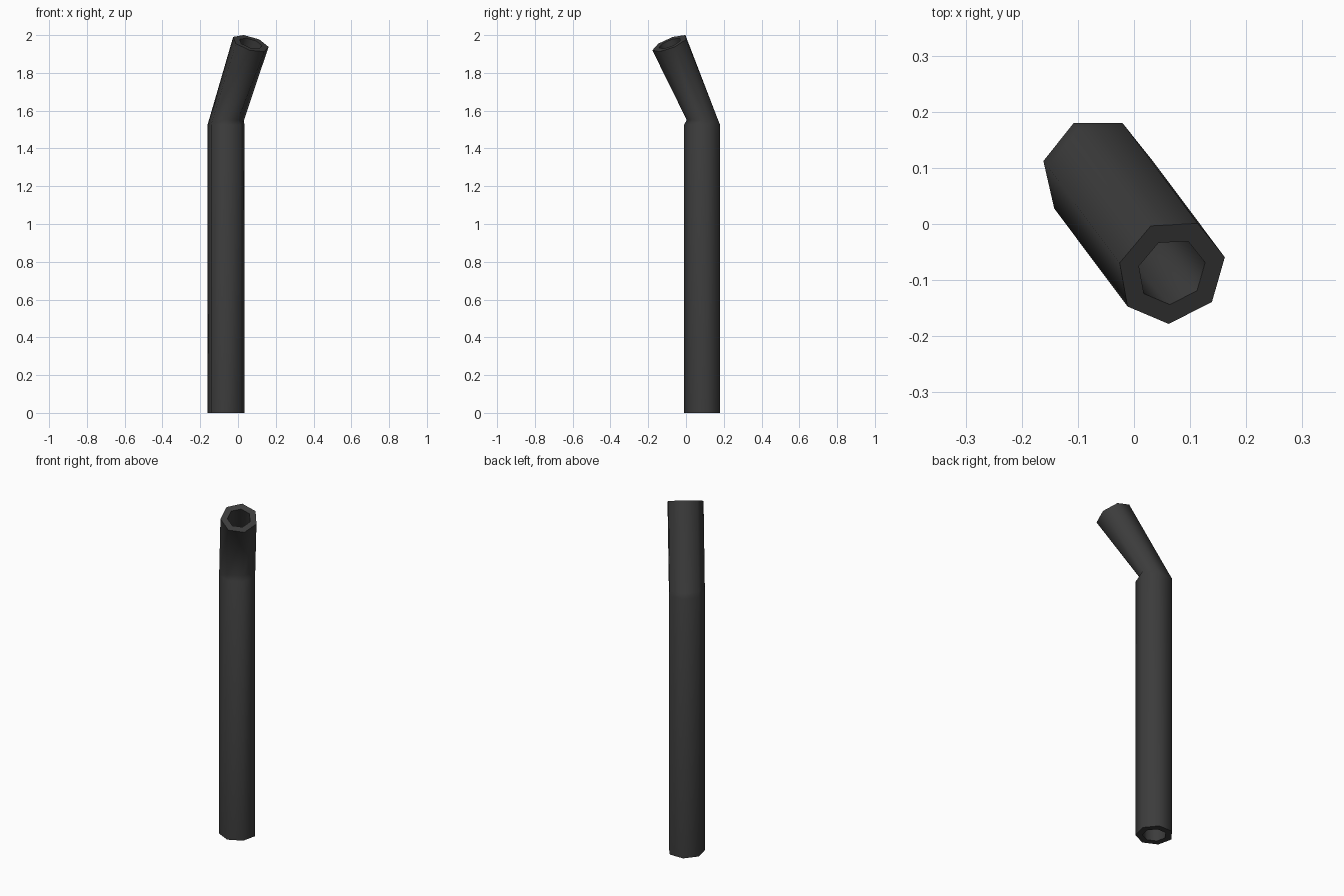
import bpy, bmesh, math
from mathutils import Vector

if "Cube" in bpy.data.objects:
    bpy.data.objects.remove(bpy.data.objects["Cube"])

SIDES = 7
OUTER, INNER = 0.1, 0.063
foot = Vector((-0.064, 0.09, 0))
bend = Vector((-0.064, 0.09, 1.525))
tip = Vector((0.067, -0.085, 1.956))
axis = (tip - bend).normalized()
lean = Vector((axis.x, axis.y, 0)).normalized()   # horizontal bend direction
tilt = Vector((0, 0, 1)).rotation_difference(axis)


def offsets(r):
    # heptagon with one corner pointing to the front
    return [Vector((r * math.cos(a), r * math.sin(a), 0))
            for a in (-math.pi / 2 + i * math.tau / SIDES for i in range(SIDES))]


def rings(r):
    offs = offsets(r)
    start = bend + (tip - bend) * 0.06
    # ring just above the bend: pinched on the inside of the elbow
    pinch = []
    for o in offs:
        d = o.dot(lean)
        pinch.append(start + o - lean * max(d, 0) * 0.38)
    return [[foot + o for o in offs], [bend + o for o in offs], pinch,
            [tip + tilt @ o for o in offs]]


bm = bmesh.new()


def bridge(a, b):
    for i in range(SIDES):
        j = (i + 1) % SIDES
        bm.faces.new((a[i], a[j], b[j], b[i]))


# outer wall, inner wall, and the two end rims
walls = [[[bm.verts.new(p) for p in ring] for ring in rings(r)] for r in (OUTER, INNER)]
for wall in walls:
    for lower, upper in zip(wall, wall[1:]):
        bridge(lower, upper)
for end in (0, -1):
    bridge(walls[0][end], walls[1][end])
bmesh.ops.recalc_face_normals(bm, faces=bm.faces)

mesh = bpy.data.meshes.new("bent_pipe")
bm.to_mesh(mesh)
bm.free()
pipe = bpy.data.objects.new("bent_pipe", mesh)
bpy.context.collection.objects.link(pipe)

mat = bpy.data.materials.new("dark grey")
mat.diffuse_color = (0.045, 0.045, 0.045, 1)
mat.use_nodes = True
mat.node_tree.nodes["Principled BSDF"].inputs["Base Color"].default_value = mat.diffuse_color
mesh.materials.append(mat)

bpy.context.view_layer.objects.active = pipe
pipe.select_set(True)
bpy.ops.object.shade_smooth_by_angle(angle=math.radians(60))
